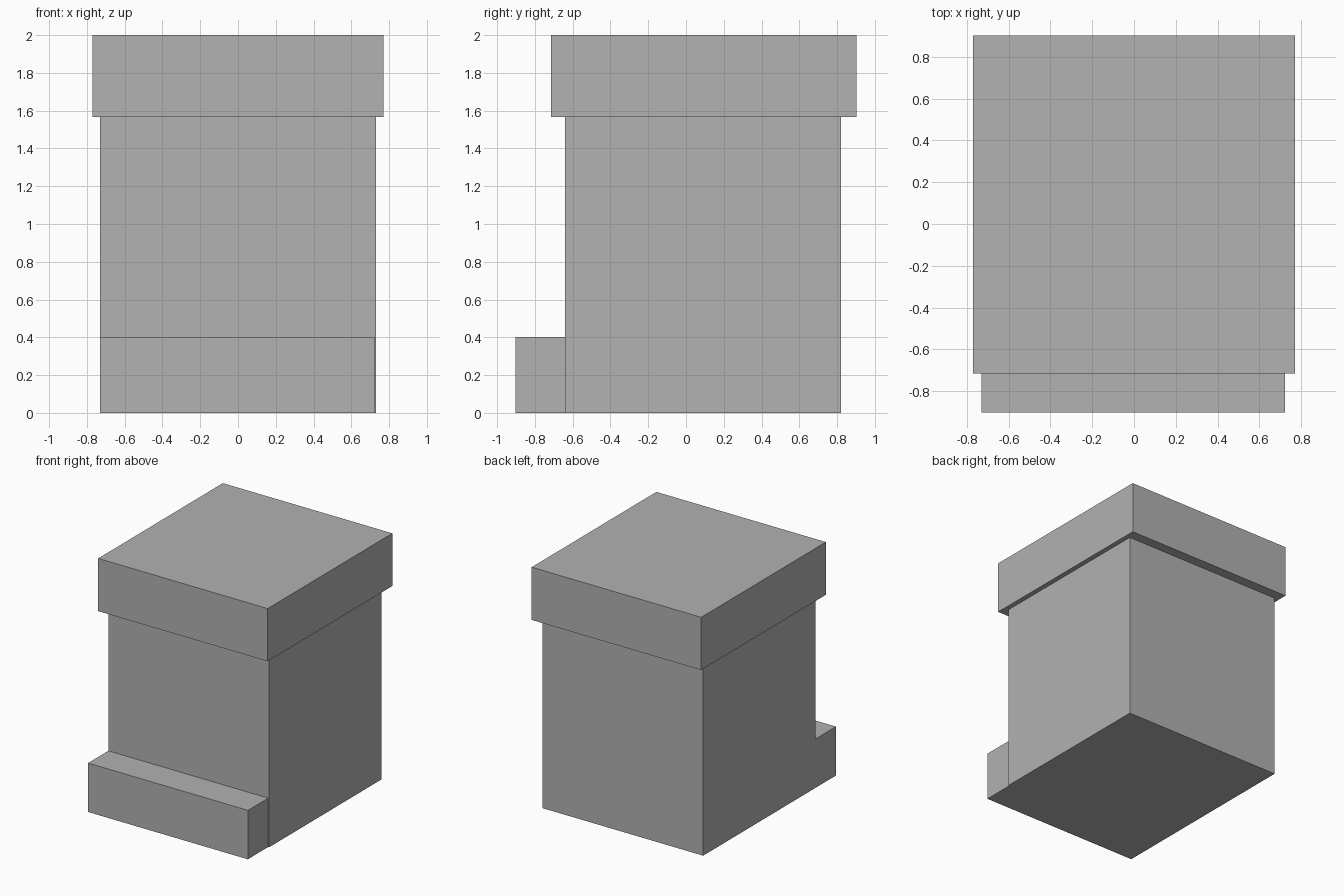
import bpy
from mathutils import Vector

cube = bpy.data.objects.get("Cube")
if cube:
    bpy.data.objects.remove(cube, do_unlink=True)

# Single plain grey
grey = bpy.data.materials.new("plain_grey")
grey.use_nodes = True
colour = (0.445, 0.445, 0.445, 1)
grey.diffuse_color = colour
grey.node_tree.nodes["Principled BSDF"].inputs["Base Color"].default_value = colour


def box(name, low, high):
    """Add a box spanning two opposite corners."""
    low, high = Vector(low), Vector(high)
    bpy.ops.mesh.primitive_cube_add(size=1)
    obj = bpy.context.object
    obj.name = obj.data.name = name
    for v in obj.data.vertices:
        v.co = (low + high) / 2 + v.co * (high - low)
    obj.data.materials.append(grey)
    return obj


# Main body, overhanging lid and low front step
box("body", (-0.73, -0.64, 0), (0.73, 0.82, 1.567))
box("lid", (-0.77, -0.715, 1.567), (0.77, 0.903, 2))
box("front_step", (-0.73, -0.903, 0), (0.722, -0.64, 0.402))
